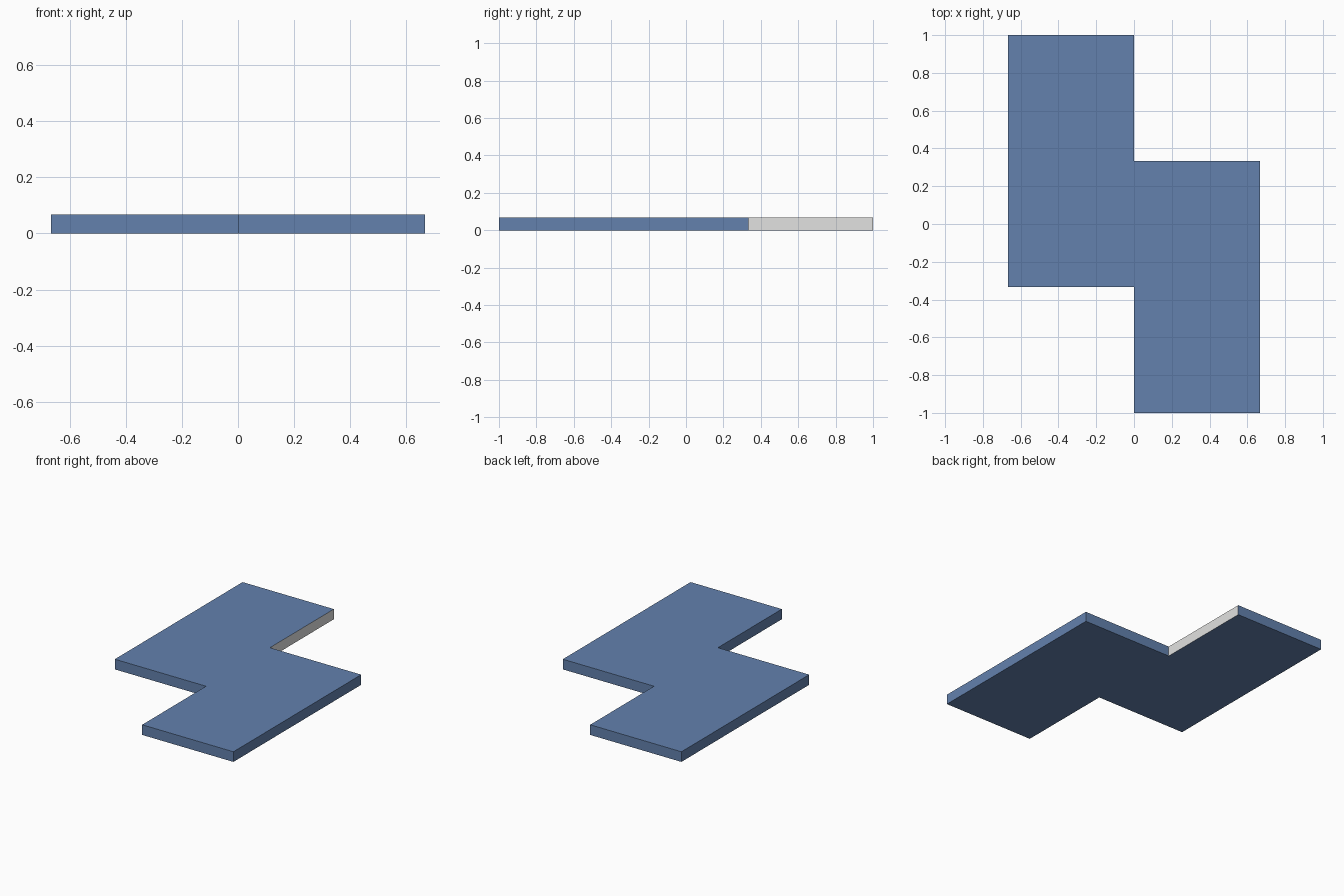
import bpy, bmesh

if "Cube" in bpy.data.objects:
    bpy.data.objects.remove(bpy.data.objects["Cube"])


def material(name, colour):
    m = bpy.data.materials.new(name)
    m.diffuse_color = (*colour, 1)
    m.use_nodes = True
    m.node_tree.nodes["Principled BSDF"].inputs["Base Color"].default_value = m.diffuse_color
    return m


U, H = 2 / 3, 0.067
half = [(0, -1), (U, -1), (U, U / 2), (0, U / 2)]
# The stepped outline is symmetric under a half turn
outline = half + [(-x, -y) for x, y in half]

# Zigzag plate: extrude the outline upwards
bm = bmesh.new()
base = bm.faces.new([bm.verts.new((x, y, 0)) for x, y in outline])
top = bmesh.ops.extrude_face_region(bm, geom=[base], use_keep_orig=True)
bmesh.ops.translate(bm, vec=(0, 0, H),
                    verts=[g for g in top["geom"] if isinstance(g, bmesh.types.BMVert)])
bmesh.ops.recalc_face_normals(bm, faces=bm.faces)

# Pale inner wall of the rear step, everything else blue
for f in bm.faces:
    c = f.calc_center_median()
    f.material_index = int(f.normal.x > 0.9 and abs(c.x) < 0.01 and c.y > U / 2)

mesh = bpy.data.meshes.new("zigzag_plate")
bm.to_mesh(mesh)
bm.free()
mesh.materials.append(material("slate blue", (0.125, 0.22, 0.42)))
mesh.materials.append(material("pale grey", (0.76, 0.76, 0.75)))
bpy.context.collection.objects.link(bpy.data.objects.new("zigzag_plate", mesh))
